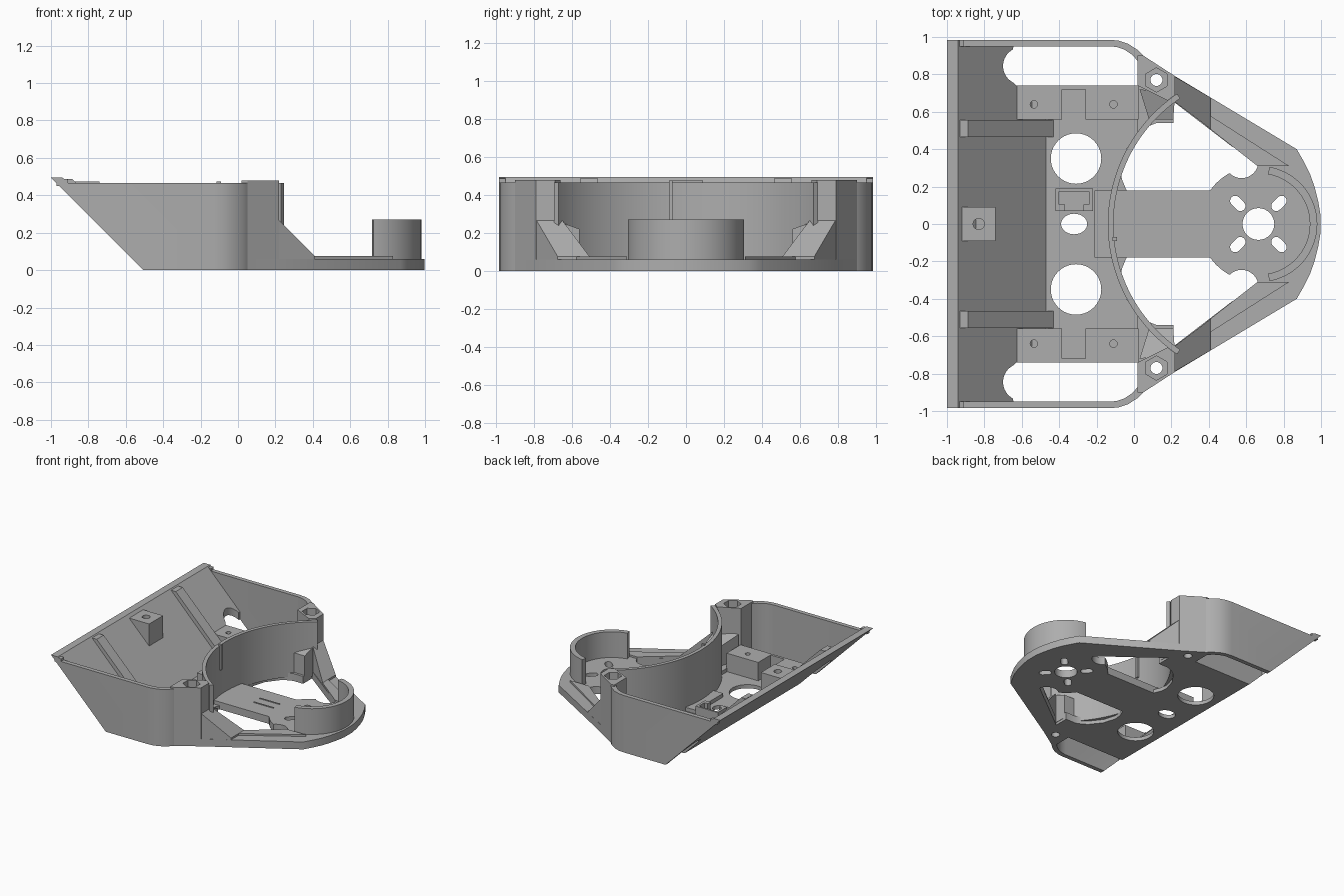
import bpy, bmesh, math
from mathutils import Vector

if "Cube" in bpy.data.objects:
    bpy.data.objects.remove(bpy.data.objects["Cube"])

grey = bpy.data.materials.new("plain_grey")
grey.diffuse_color = (0.42, 0.42, 0.42, 1)
grey.use_nodes = True
grey.node_tree.nodes["Principled BSDF"].inputs["Base Color"].default_value = grey.diffuse_color


def prism(name, pts, a, b, axis="z"):
    """Extrude an outline from a to b; b may be a list of heights per point."""
    tops = b if isinstance(b, (list, tuple)) else [b] * len(pts)
    place = (lambda p, h: (p[0], p[1], h)) if axis == "z" else (lambda p, h: (p[0], h, p[1]))
    bm = bmesh.new()
    low = [bm.verts.new(place(p, a)) for p in pts]
    high = [bm.verts.new(place(p, t)) for p, t in zip(pts, tops)]
    bm.faces.new(low)
    bm.faces.new(high)
    n = len(pts)
    for i in range(n):
        j = (i + 1) % n
        bm.faces.new((low[i], low[j], high[j], high[i]))
    bmesh.ops.recalc_face_normals(bm, faces=bm.faces)
    me = bpy.data.meshes.new(name)
    bm.to_mesh(me)
    bm.free()
    me.materials.append(grey)
    ob = bpy.data.objects.new(name, me)
    bpy.context.collection.objects.link(ob)
    return ob


def rect(x0, x1, y0, y1):
    return [(x0, y0), (x1, y0), (x1, y1), (x0, y1)]


def arc(cx, cy, r, a0, a1, n=24, ry=None):
    ry = ry or r
    return [(cx + r * math.cos(math.radians(a0 + (a1 - a0) * i / n)),
             cy + ry * math.sin(math.radians(a0 + (a1 - a0) * i / n))) for i in range(n + 1)]


def circle(cx, cy, r, n=32, ry=None):
    return arc(cx, cy, r, 0, 360, n, ry)[:-1]


def slot(cx, cy, length, r, ang):
    dx, dy = length / 2 * math.cos(math.radians(ang)), length / 2 * math.sin(math.radians(ang))
    return (arc(cx + dx, cy + dy, r, ang - 90, ang + 90, 10)
            + arc(cx - dx, cy - dy, r, ang + 90, ang + 270, 10))


def flip(pts, s):
    return [(x, s * y) for x, y in pts]


def cut(ob, pts, z0=-0.1, z1=0.8):
    cutter = prism("cutter", pts, z0, z1)
    cutter.hide_render = True
    m = ob.modifiers.new("cut", "BOOLEAN")
    m.operation, m.solver, m.object = "DIFFERENCE", "EXACT", cutter
    dg = bpy.context.evaluated_depsgraph_get()
    me = bpy.data.meshes.new_from_object(ob.evaluated_get(dg))
    ob.modifiers.clear()
    ob.data = me
    bpy.data.objects.remove(cutter)


# Shared outline of the triangular openings in the base
opening = ([(-0.04, 0.18), (-0.065, 0.24), (-0.07, 0.3), (-0.04, 0.4), (0.03, 0.49),
            (0.07, 0.52), (0.12, 0.54), (0.21, 0.54), (0.21, 0.655)]
           + arc(0.66, 0, 0.31, 90, 144.5, 14))

# Thin rear floor with round openings
floor = prism("rear_floor", rect(-0.47, 0.02, -0.74, 0.74), 0, 0.03)
cut(floor, circle(-0.32, 0, 0.07, 32, 0.055))
for s in (1, -1):
    cut(floor, circle(-0.31, s * 0.35, 0.135, 40))
    cut(floor, flip(opening, s))

# Front frame plate with rounded nose and motor disc holes
half = [(0.02, 0.9), (0.05, 0.9), (0.22, 0.79), (0.87, 0.40), (0.91, 0.33), (0.94, 0.27),
        (0.965, 0.2), (0.985, 0.12), (0.997, 0.05)]
frame = prism("front_frame", half + flip(half, -1)[::-1], 0, 0.06)
cut(frame, circle(0.665, 0, 0.085))
for s in (1, -1):
    cut(frame, flip(opening, s))
    cut(frame, circle(0.575, s * 0.335, 0.09))
    cut(frame, circle(0.12, s * 0.77, 0.032))
    for t in (1, -1):
        cut(frame, slot(0.665 + t * 0.11, s * 0.11, 0.04, 0.027, s * t * 45))

# Tongue joining the floor and the disc
prism("tongue", rect(-0.21, 0.03, -0.18, 0.18), 0.01, 0.06)
for s in (1, -1):
    prism("tongue_line", rect(0.17, 0.35, s * 0.04 - 0.004, s * 0.04 + 0.004), 0.05, 0.066)

# Half ring standing on the disc
prism("half_ring", arc(0.67, 0, 0.31, -80, 80, 40) + arc(0.67, 0, 0.27, 80, -80, 40), 0.05, 0.27)

# Curved dividing wall and its small vertical rib
prism("curved_wall", arc(0.7, 0, 0.84, 124, 236, 48) + arc(0.7, 0, 0.81, 236, 124, 48), 0.028, 0.465)
prism("wall_rib", rect(-0.115, -0.09, -0.09, -0.07), 0.27, 0.475)

# Sloping rear panel with rounded slots
panel = prism("sloping_panel", [(-0.505, 0), (-1, 0.495), (-0.94, 0.495), (-0.445, 0)],
              -0.985, 0.985, "y")
for s in (1, -1):
    cut(panel, flip([(-0.3, 0.74), (-0.3, 0.95), (-0.645, 0.95)]
                    + arc(-0.6, 0.845, 0.1, 118, 245, 20) + [(-0.63, 0.74)], s))

# Bracket on the panel
bracket = prism("panel_bracket", [(-0.925, 0.475), (-0.74, 0.475), (-0.74, 0.29), (-0.93, 0.46)],
                -0.09, 0.09, "y")
cut(bracket, circle(-0.83, 0, 0.03, 24), 0.4)

# Connector holder on the floor
holder = prism("connector_holder", rect(-0.42, -0.22, 0.07, 0.19), 0.02, 0.1)
cut(holder, rect(-0.40, -0.24, 0.105, 0.175), 0.04)
cut(holder, rect(-0.37, -0.27, 0.05, 0.11), 0.04)

for s in (1, -1):
    # Outer side wall, rounded at the front and trimmed along the slope
    corner = [(-0.13, 0.985), (-0.08, 0.98), (-0.03, 0.963), (0.02, 0.93), (0.055, 0.895), (0.08, 0.85)]
    inner = [(0.03, 0.86), (-0.01, 0.905), (-0.05, 0.932), (-0.09, 0.946), (-0.13, 0.95)]
    wall = prism("side_wall", flip([(-1.0, 0.985)] + corner + inner + [(-1.0, 0.95)], s), 0, 0.465)
    bm = bmesh.new()
    bm.from_mesh(wall.data)
    res = bmesh.ops.bisect_plane(bm, geom=bm.verts[:] + bm.edges[:] + bm.faces[:],
                                 plane_co=Vector((-0.505, 0, 0)), plane_no=Vector((-1, 0, -1)),
                                 clear_outer=True)
    bmesh.ops.holes_fill(bm, edges=[e for e in bm.edges if e.is_boundary])
    bmesh.ops.recalc_face_normals(bm, faces=bm.faces)
    bm.to_mesh(wall.data)
    bm.free()
    prism("wall_end_lip", rect(-0.97, -0.91, min(s * 0.95, s * 0.985), max(s * 0.95, s * 0.985)),
          0.45, [0.495, 0.485, 0.485, 0.495])

    # Screw post with hexagonal pocket
    post = prism("screw_post", flip([(0.02, 0.9), (0.05, 0.9), (0.22, 0.79), (0.22, 0.69),
                                     (0.18, 0.66), (0.02, 0.74)], s), 0.0, 0.478)
    cut(post, [(x, y) for x, y in arc(0.12, s * 0.77, 0.065, 30, 330, 5)], 0.38)
    cut(post, circle(0.12, s * 0.77, 0.032))

    # Sloping brace and the raised ridge that continues it
    prism("post_brace", flip([(0.215, 0.79), (0.41, 0.676), (0.41, 0.508), (0.215, 0.655)], s),
          0, [0.27, 0.075, 0.075, 0.27])
    prism("frame_ridge", flip([(0.41, 0.578), (0.83, 0.31), (0.66, 0.31), (0.41, 0.506)], s), 0, 0.075)
    prism("post_gusset", flip([(0.08, 0.56), (0.21, 0.56), (0.22, 0.7), (0.03, 0.72)], s),
          0.02, [0.22, 0.22, 0.27, 0.27])

    # Raised mounting blocks beside the floor
    for x0, x1, hx in ((-0.68, -0.385, -0.535), (-0.26, 0.025, -0.11)):
        z = 0.18
        pts = flip([(x0, 0.56), (x1, 0.56), (x1, 0.74), (x0, 0.74)], s)
        block = prism("mounting_block", pts, 0.02, z)
        if x0 < -0.5:  # rear block is bounded by the slope
            bpy.data.objects.remove(block)
            block = prism("mounting_block", [(-0.64, z), (x1, z), (x1, 0.01), (-0.48, 0.01)],
                          min(s * 0.56, s * 0.74), max(s * 0.56, s * 0.74), "y")
        cut(block, circle(hx, s * 0.64, 0.02, 20), 0.1)
    prism("block_back", rect(-0.39, -0.255, min(s * 0.72, s * 0.74), max(s * 0.72, s * 0.74)), 0.02, 0.18)

    # Thick rib on the sloping panel
    prism("panel_rib", [(-0.93, 0.488), (-0.888, 0.488), (-0.42, 0.02), (-0.47, 0.02)],
          min(s * 0.465, s * 0.555), max(s * 0.465, s * 0.555), "y")

# Smooth the curved surfaces, keep edges sharp
bpy.ops.object.select_all(action="DESELECT")
for ob in bpy.context.scene.objects:
    ob.select_set(True)
bpy.context.view_layer.objects.active = frame
bpy.ops.object.shade_smooth_by_angle(angle=math.radians(30))
